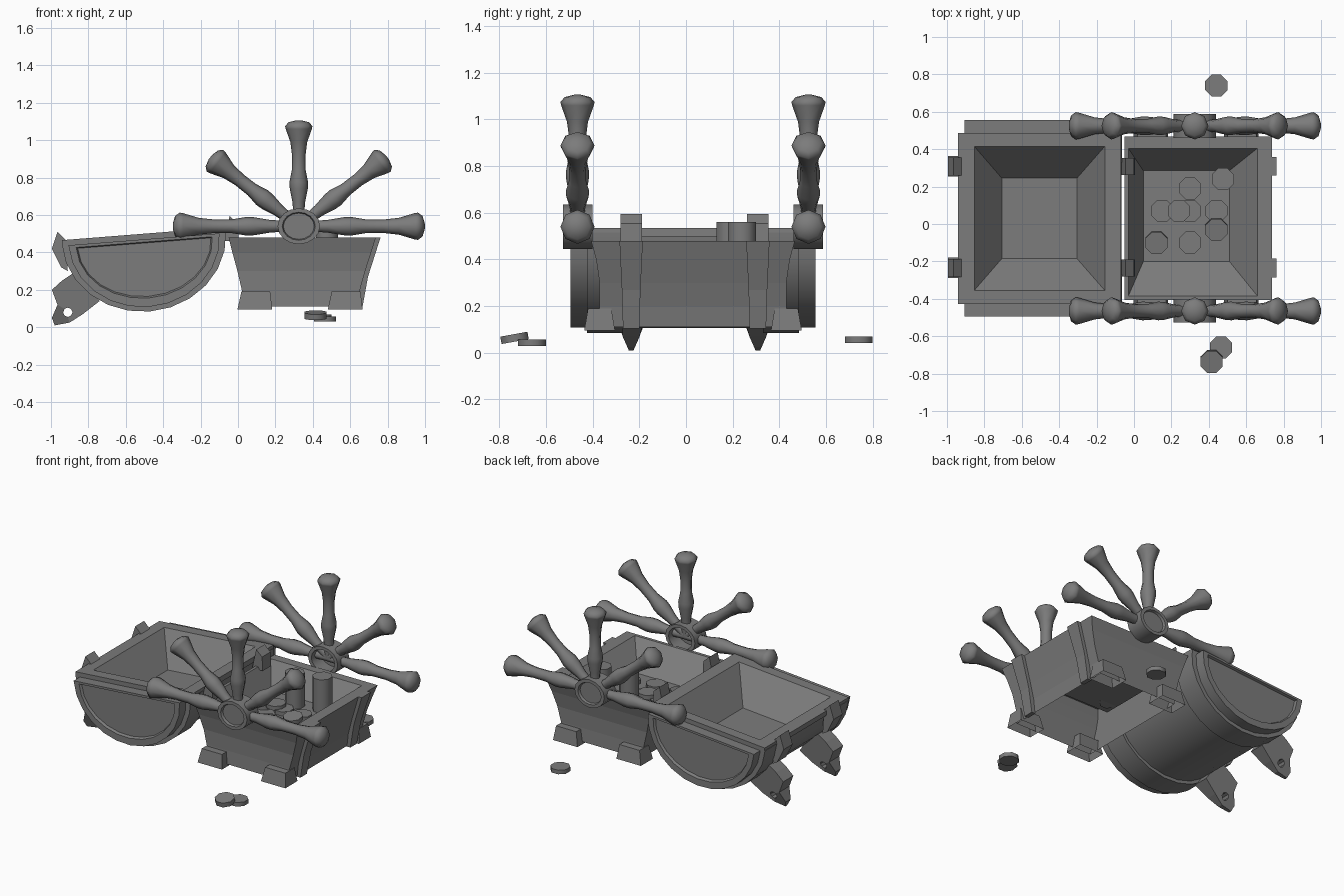
import bpy, bmesh, math
from mathutils import Matrix

cube = bpy.data.objects.get("Cube")
if cube:
    bpy.data.objects.remove(cube)

grey = bpy.data.materials.new("plain grey")
grey.use_nodes = True
tone = (0.2, 0.2, 0.2, 1)
grey.diffuse_color = tone
grey.node_tree.nodes["Principled BSDF"].inputs["Base Color"].default_value = tone

MID = 0.03  # shared centre line in y
LID = Matrix.Translation((-0.505, MID, 0.5)) @ Matrix.Rotation(math.radians(-4.5), 4, 'Y')


def finish(name, bm, matrix=None, smooth=0):
    """Make the object; smooth is the sharp-edge angle in degrees."""
    bmesh.ops.recalc_face_normals(bm, faces=bm.faces)
    mesh = bpy.data.meshes.new(name)
    bm.to_mesh(mesh)
    bm.free()
    mesh.materials.append(grey)
    if smooth:
        mesh.shade_smooth()
        mesh.set_sharp_from_angle(angle=math.radians(smooth))
    ob = bpy.data.objects.new(name, mesh)
    bpy.context.collection.objects.link(ob)
    if matrix:
        ob.matrix_world = matrix
    return ob


def loft(name, rings, matrix=None, cap_start=True, smooth=0):
    """Skin a list of equal-length point rings."""
    bm = bmesh.new()
    rows = [[bm.verts.new(p) for p in ring] for ring in rings]
    for a, b in zip(rows, rows[1:]):
        n = len(a)
        for i in range(n):
            j = (i + 1) % n
            bm.faces.new((a[i], a[j], b[j], b[i]))
    if cap_start:
        bm.faces.new(rows[0])
    bm.faces.new(rows[-1])
    return finish(name, bm, matrix, smooth)


def rect(z, x0, x1, y0, y1):
    return [(x0, y0, z), (x1, y0, z), (x1, y1, z), (x0, y1, z)]


def plate(name, outline, y, half):
    """Extrude an xz outline across y."""
    return loft(name, [[(x, y + s * half, z) for x, z in outline] for s in (-1, 1)])


def coin(name, x, y, z, height=0.028, tilt=0):
    bm = bmesh.new()
    bmesh.ops.create_cone(bm, cap_ends=True, segments=8, radius1=0.064, radius2=0.064, depth=height)
    turn = Matrix.Rotation(tilt, 4, 'X') @ Matrix.Rotation(math.pi / 8, 4, 'Z')
    finish(name, bm, Matrix.Translation((x, y, z)) @ turn, 50)


# Chest base with a shallow tray, hollow underneath
loft("chest_base", [
    rect(0.11, 0.04, 0.64, MID - 0.408, MID + 0.408),
    rect(0.2, 0.02, 0.652, MID - 0.4, MID + 0.4),
    rect(0.3, -0.003, 0.68, MID - 0.4, MID + 0.4),
    rect(0.4, -0.03, 0.712, MID - 0.415, MID + 0.415),
    rect(0.48, -0.05, 0.737, MID - 0.437, MID + 0.437),
    rect(0.48, -0.03, 0.66, -0.385, 0.405),
    rect(0.33, 0.05, 0.51, -0.2, 0.285)], cap_start=False)

# Feet, straps, hinges and hasps
for y in (-0.37, 0.43):
    for x in (0.09, 0.573):
        loft("foot", [rect(0.095, x - 0.093, x + 0.093, y - 0.066, y + 0.066),
                      rect(0.19, x - 0.072, x + 0.082, y - 0.05, y + 0.05)], cap_start=False)

HORN = [(-0.995, 0.42), (-0.965, 0.51), (-0.92, 0.465), (-0.91, 0.3), (-0.945, 0.32)]
HINGE = [(-0.075, 0.46), (-0.045, 0.595), (0.0, 0.555), (0.005, 0.46)]
HASP = [(-0.98, 0.01), (-0.9, 0.025), (-0.83, 0.07), (-0.74, 0.14), (-0.8, 0.23),
        (-0.88, 0.29), (-0.94, 0.25), (-0.995, 0.2), (-0.965, 0.12), (-0.995, 0.05)]
for y in (-0.235, 0.308):
    loft("base_strap", [rect(0.105, 0.635, 0.665, y - 0.035, y + 0.035),
                        rect(0.27, 0.66, 0.695, y - 0.04, y + 0.04),
                        rect(0.48, 0.725, 0.762, y - 0.05, y + 0.05)])
    plate("lid_strap", HORN, y, 0.048)
    plate("hinge", HINGE, y, 0.046)
    hasp = plate("hasp", HASP, y, 0.055)
    for v in hasp.data.vertices:
        v.co.y = y + (v.co.y - y) * min(1, 0.1 + v.co.z * 8)
    bm = bmesh.new()
    bmesh.ops.create_cone(bm, cap_ends=True, segments=8, radius1=0.025, radius2=0.025, depth=0.4)
    cutter = finish("hasp_hole_cutter", bm,
                    Matrix.Translation((-0.91, y, 0.08)) @ Matrix.Rotation(math.pi / 2, 4, 'X'))
    cutter.hide_render = True
    cutter.hide_set(True)
    cut = hasp.modifiers.new("hole", 'BOOLEAN')
    cut.object = cutter
    cut.solver = 'EXACT'


# Rounded lid lying open on its back
def arc(half_width, depth, y, top=-0.02, n=12):
    pts = []
    for i in range(n + 1):
        a = math.pi * i / n
        pts.append((-half_width * math.cos(a), y, top - (depth + top) * math.sin(a)))
    return pts


def shell(name, half_width, depth, y0, y1, thick=0.04):
    rings = []
    for y in (y0, y1):
        inner = arc(half_width - thick, depth - thick, y)
        rings.append(arc(half_width, depth, y) + inner[::-1])
    loft(name, rings, LID, smooth=35)


shell("lid_body", 0.42, 0.395, -0.32, 0.32)
for s in (-1, 1):
    shell("lid_band", 0.44, 0.417, s * 0.3, s * 0.455)
    loft("lid_end", [arc(0.405, 0.392, s * 0.39, -0.03), arc(0.405, 0.392, s * 0.525, -0.03),
                     arc(0.365, 0.345, s * 0.525, -0.045), arc(0.357, 0.336, s * 0.508, -0.05)],
         LID, smooth=35)
loft("lid_tray", [
    rect(-0.035, -0.437, 0.437, -0.457, 0.457), rect(0, -0.437, 0.437, -0.457, 0.457),
    rect(0, -0.35, 0.35, -0.385, 0.385), rect(-0.2, -0.218, 0.185, -0.215, 0.215)],
    LID, cap_start=False)

# Half wheels with turned spokes, longer towards the sides
SPOKE = [(0.028, 0.0), (0.03, 0.08), (0.034, 0.13), (0.048, 0.2), (0.05, 0.235), (0.037, 0.3),
         (0.036, 0.38), (0.045, 0.45), (0.07, 0.52), (0.073, 0.535), (0.055, 0.556), (0.015, 0.566)]


def circle(radius, h, n):
    return [(radius * math.cos(2 * math.pi * i / n), radius * math.sin(2 * math.pi * i / n), h)
            for i in range(n)]


for s in (-1, 1):
    place = Matrix.Translation((0.325, MID + s * 0.495, 0.54))
    for angle, reach in ((-90, 1.19), (-52, 1.06), (0, 1), (52, 1.06), (90, 1.19)):
        spin = Matrix.Rotation(math.radians(angle), 4, 'Y')
        loft("wheel_spoke", [circle(r, h * reach, 8) for r, h in SPOKE], place @ spin, smooth=50)
    # the hub is a cup, open towards the chest
    face = place @ Matrix.Diagonal((1.18, 1, 1, 1)) @ Matrix.Rotation(s * -math.pi / 2, 4, 'X')
    loft("wheel_hub", [circle(0.075, 0.035, 16), circle(0.075, -0.065, 16), circle(0.096, -0.065, 16),
                       circle(0.096, 0.062, 16), circle(0.075, 0.062, 16), circle(0.07, 0.045, 16)],
         face, smooth=35)

# Coins in the tray, two stacks, and coins on the ground
for i, (x, y) in enumerate([(0.15, 0.07), (0.24, 0.07), (0.3, 0.07), (0.44, 0.07), (0.44, -0.03),
                            (0.3, -0.1), (0.12, -0.1)]):
    coin("tray_coin", x, y, 0.345 + 0.022 * (i in (1, 4)), tilt=0.15 * (i in (4, 6)))
for x, y in ((0.3, 0.19), (0.475, 0.24)):
    coin("coin_stack", x, y, 0.446, 0.23)
coin("back_coin", 0.44, 0.74, 0.055)
coin("front_coin", 0.465, -0.66, 0.044)
coin("leaning_coin", 0.415, -0.735, 0.064, 0.032, 0.18)
